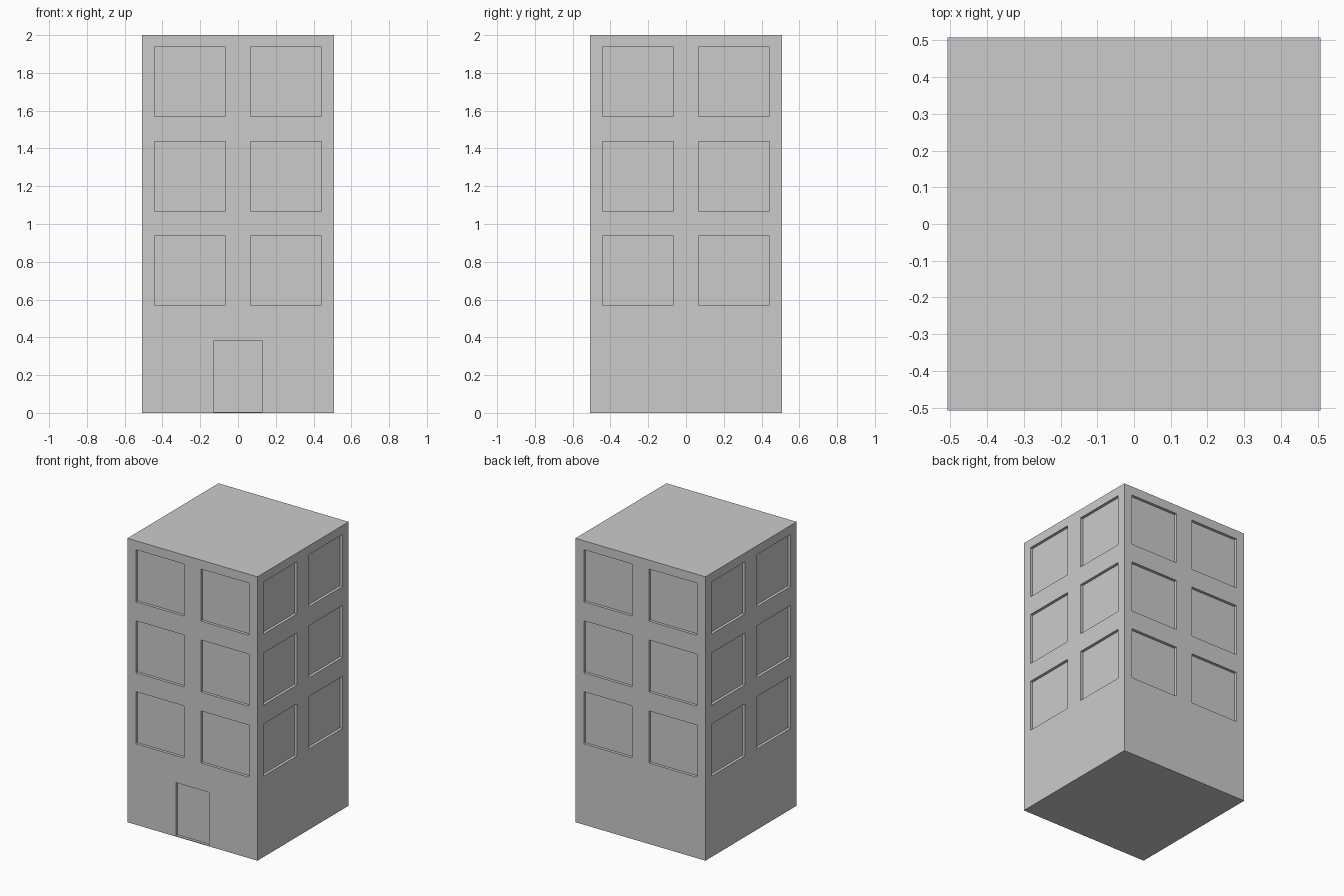
import bpy, bmesh
from math import pi
from mathutils import Matrix, Vector

if "Cube" in bpy.data.objects:
    bpy.data.objects.remove(bpy.data.objects["Cube"])

HALF, HEIGHT, DEPTH = 0.507, 2.0, 0.02


def add_box(bm, lo, hi, rot=0.0):
    """Axis-aligned box from corner lo to corner hi, then turned about z."""
    lo, hi = Vector(lo), Vector(hi)
    m = (Matrix.Rotation(rot, 4, 'Z') @ Matrix.Translation((lo + hi) / 2)
         @ Matrix.Diagonal((*(hi - lo), 1)))
    bmesh.ops.create_cube(bm, size=1, matrix=m)


def to_object(bm, name):
    mesh = bpy.data.meshes.new(name)
    bm.to_mesh(mesh)
    bm.free()
    obj = bpy.data.objects.new(name, mesh)
    bpy.context.collection.objects.link(obj)
    return obj


# tower block
bm = bmesh.new()
add_box(bm, (-HALF, -HALF, 0), (HALF, HALF, HEIGHT))
building = to_object(bm, "building")

# shallow window recesses on all four walls: three floors, two per floor
bm = bmesh.new()
y0, y1 = -HALF - 0.1, -HALF + DEPTH
for side in range(4):
    for floor in range(3):
        z = 0.57 + 0.5 * floor
        for x in (-0.253, 0.253):
            add_box(bm, (x - 0.188, y0, z), (x + 0.188, y1, z + 0.367), side * pi / 2)

# door recess in the front wall, above a thin sill
add_box(bm, (-0.13, y0, 0.005), (0.13, y1, 0.38))
cutter = to_object(bm, "recess_cutter")
cutter.hide_render = True
cutter.display_type = 'WIRE'

cut = building.modifiers.new("recesses", 'BOOLEAN')
cut.operation = 'DIFFERENCE'
cut.solver = 'EXACT'
cut.object = cutter
